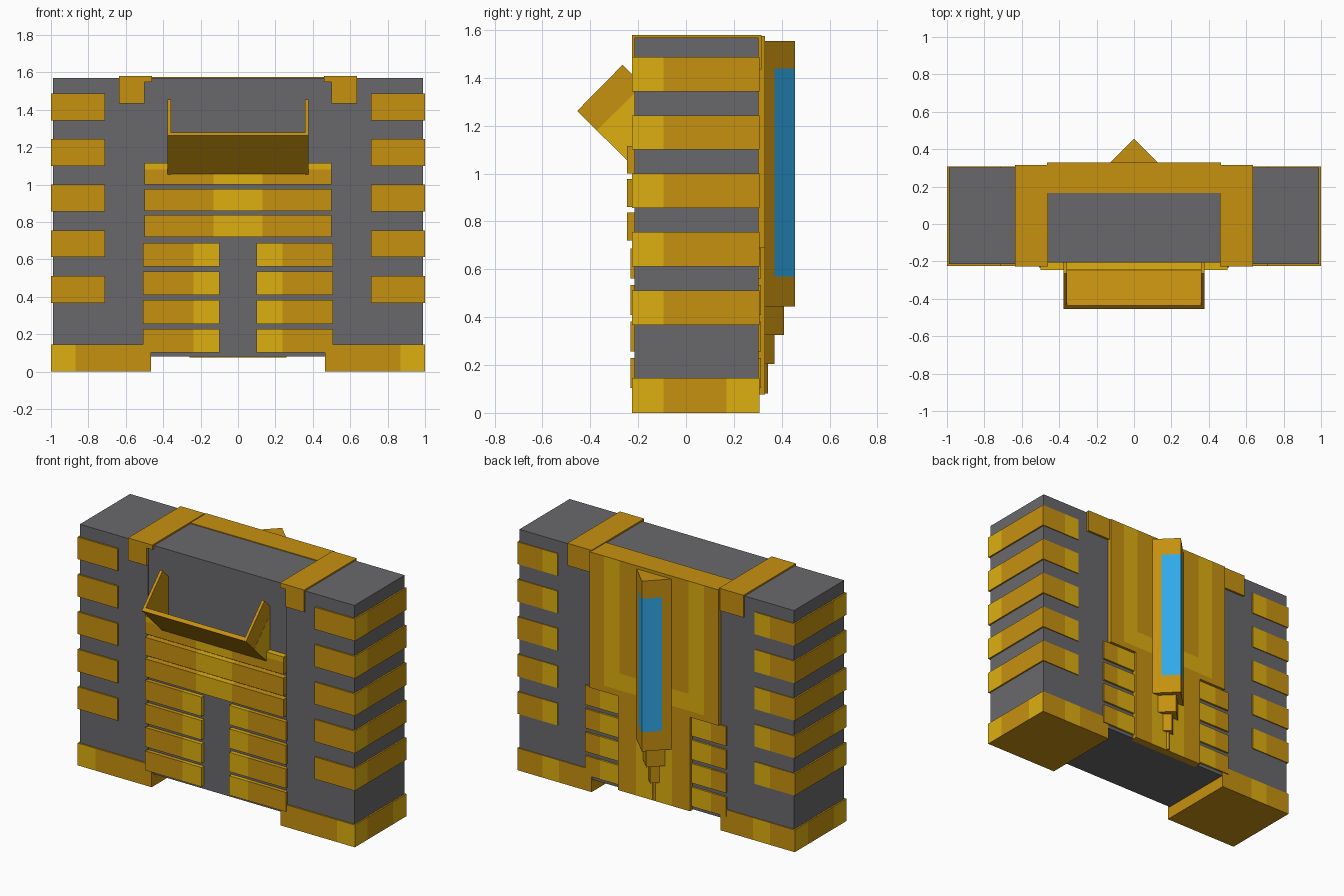
import bpy, bmesh, math
from mathutils import Vector

cube = bpy.data.objects.get("Cube")
if cube:
    bpy.data.objects.remove(cube, do_unlink=True)


def material(name, rgb):
    lin = [((c / 255 + 0.055) / 1.055) ** 2.4 if c > 10 else c / 255 / 12.92 for c in rgb]
    m = bpy.data.materials.new(name)
    m.use_nodes = True
    m.diffuse_color = (*lin, 1)
    bsdf = m.node_tree.nodes["Principled BSDF"]
    bsdf.inputs["Base Color"].default_value = (*lin, 1)
    bsdf.inputs["Roughness"].default_value = 0.8
    return m


GREY = material("dark grey", (105, 105, 108))
GOLD = material("gold", (198, 145, 16))
LIGHT = material("light gold", (222, 175, 16))
BLUE = material("blue", (50, 170, 234))


def finish(name, bm, mats, cuts=(), rule=None):
    """Slice along (axis, value) planes, colour faces by rule, add the object."""
    for axis, value in cuts:
        no = Vector((0, 0, 0))
        no[axis] = 1
        bmesh.ops.bisect_plane(bm, geom=bm.verts[:] + bm.edges[:] + bm.faces[:],
                               plane_co=no * value, plane_no=no, dist=1e-5)
    bmesh.ops.recalc_face_normals(bm, faces=bm.faces)
    if rule:
        for f in bm.faces:
            f.material_index = int(rule(f.calc_center_median(), f.normal))
    me = bpy.data.meshes.new(name)
    bm.to_mesh(me)
    bm.free()
    for m in mats:
        me.materials.append(m)
    ob = bpy.data.objects.new(name, me)
    bpy.context.collection.objects.link(ob)
    return ob


def prism(name, profile, axis, lo, hi, mats, cuts=(), rule=None):
    """Extrude a 2D outline (the other two axes, in order) along axis."""
    bm = bmesh.new()
    rings = []
    for t in (lo, hi):
        ring = []
        for p in profile:
            co = list(p)
            co.insert(axis, t)
            ring.append(bm.verts.new(co))
        rings.append(ring)
        bm.faces.new(ring)
    n = len(profile)
    for i in range(n):
        j = (i + 1) % n
        bm.faces.new((rings[0][i], rings[0][j], rings[1][j], rings[1][i]))
    return finish(name, bm, mats, cuts, rule)


def box(name, x, y, z, mats, cuts=(), rule=None):
    outline = [(x[0], y[0]), (x[1], y[0]), (x[1], y[1]), (x[0], y[1])]
    return prism(name, outline, 2, z[0], z[1], mats, cuts, rule)


def pair(name, x, y, z, mats, cuts=(), rule=None):
    """Left and right copies; x cuts are mirrored with the side."""
    for side, s in (("left", 1), ("right", -1)):
        c = [(a, v * s if a == 0 else v) for a, v in cuts]
        box(f"{side}_{name}", sorted((x[0] * s, x[1] * s)), y, z, mats, c, rule)


GOLDS = [GOLD, LIGHT]

# Grey body: two side blocks and a slightly recessed centre
pair("body_block", (0.5, 0.99), (-0.215, 0.302), (0.08, 1.57), [GREY])
box("body_centre", (-0.5, 0.5), (-0.207, 0.302), (0.08, 1.57), [GREY])


# Feet, with lighter patches near the corners
def foot_rule(c, n):
    if abs(n.x) > 0.5:
        return c.x * n.x > 0.9 and (c.y < -0.095 or c.y > 0.17)
    if n.y < -0.5:
        return abs(c.x) > 0.87
    return n.y > 0.5 and 0.70 < abs(c.x) < 0.82


pair("foot", (0.465, 1.0), (-0.225, 0.308), (0, 0.145), GOLDS,
     [(0, 0.70), (0, 0.82), (0, 0.87), (1, -0.095), (1, 0.17)], foot_rule)


# Five wrap-around bands on each side
def band_rule(c, n):
    if abs(n.x) > 0.5:
        return abs(c.x) > 0.9 and c.y < -0.095
    return n.y > 0.5 and abs(c.x) < 0.82


for i in range(5):
    z0 = 0.368 + i * 0.244
    pair(f"side_band_{i + 1}", (0.71, 1.0), (-0.225, 0.308), (z0, z0 + 0.144), GOLDS,
         [(0, 0.82), (1, -0.095)], band_rule)

# Chest plates across the front
for i, (z0, z1) in enumerate([(0.72, 0.837), (0.86, 0.977), (1.0, 1.115)]):
    cuts = [(0, -0.13), (0, 0.13)] + ([(2, 1.08)] if i == 2 else [])
    box(f"chest_plate_{i + 1}", (-0.5, 0.5), (-0.246, -0.19), (z0, z1), GOLDS, cuts,
        lambda c, n: abs(n.x) < 0.5 and (abs(c.x) < 0.13 or c.z > 1.08))

# Four lower ribs on each side, front and back
for i in range(4):
    z0 = 0.103 + i * 0.153
    z = (z0, z0 + 0.126)
    pair(f"front_rib_{i + 1}", (0.10, 0.508), (-0.233, -0.19), z, GOLDS, [(0, 0.237)],
         lambda c, n: abs(c.x) < 0.237)
    pair(f"back_rib_{i + 1}", (0.24, 0.508), (0.28, 0.314), z, GOLDS, [(0, 0.40)],
         lambda c, n: abs(c.x) < 0.40)

# Straps over the shoulders
pair("strap_top", (0.46, 0.635), (-0.226, 0.316), (1.55, 1.58), [GOLD])
pair("strap_front", (0.5, 0.635), (-0.226, -0.19), (1.435, 1.56), [GOLD])
pair("strap_back", (0.46, 0.635), (0.28, 0.316), (1.435, 1.56), [GOLD])


# Back plate: wide above, narrow below, with a lighter hooked stripe
def back_rule(c, n):
    x = abs(c.x)
    return n.y > 0.5 and c.z > 0.73 and (0.25 < x < 0.36 or (0.12 < x < 0.36 and c.z < 0.84))


box("back_plate_upper", (-0.465, 0.465), (0.167, 0.33), (0.69, 1.575), GOLDS,
    [(0, v * s) for v in (0.12, 0.25, 0.36) for s in (1, -1)] + [(2, 0.73), (2, 0.84)],
    back_rule)
box("back_plate_lower", (-0.26, 0.26), (0.28, 0.33), (0.077, 0.69), GOLDS,
    [(0, -0.13), (0, 0.13)], lambda c, n: n.y > 0.5 and abs(c.x) < 0.13)


# Diamond-section spine with a blue window on both rear faces
def diamond(r):
    return [(r, 0.33), (0, 0.33 + r), (-r, 0.33), (0, 0.33 - r)]


prism("spine", diamond(0.125), 2, 0.445, 1.555, [GOLD, BLUE],
      [(1, 0.37), (2, 0.57), (2, 1.44)],
      lambda c, n: n.y > 0.5 and c.y > 0.37 and 0.57 < c.z < 1.44)
for i, (r, z0) in enumerate([(0.08, 0.325), (0.04, 0.205), (0.012, 0.082)]):
    prism(f"spine_step_{i + 1}", diamond(r), 2, z0, z0 + 0.125, [GOLD])

# Tilted front tray: sloping floor and two thin cheeks
floor = [(-0.455, 1.262), (-0.21, 1.02), (-0.18, 1.02), (-0.18, 1.035), (-0.437, 1.28)]
prism("tray_floor", floor, 0, -0.37, 0.37, [GOLD])
cheek = [(-0.455, 1.262), (-0.265, 1.455), (-0.19, 1.38), (-0.19, 1.0)]
for side, s in (("left", 1), ("right", -1)):
    lo, hi = sorted((0.358 * s, 0.376 * s))
    prism(f"{side}_tray_cheek", cheek, 0, lo, hi, [GOLD])
    # Lighter patch on the outer side near the body
    lo, hi = sorted((0.370 * s, 0.377 * s))
    prism(f"{side}_cheek_patch", [(-0.372, 1.182), (-0.20, 1.35), (-0.20, 1.012)],
          0, lo, hi, [LIGHT])
